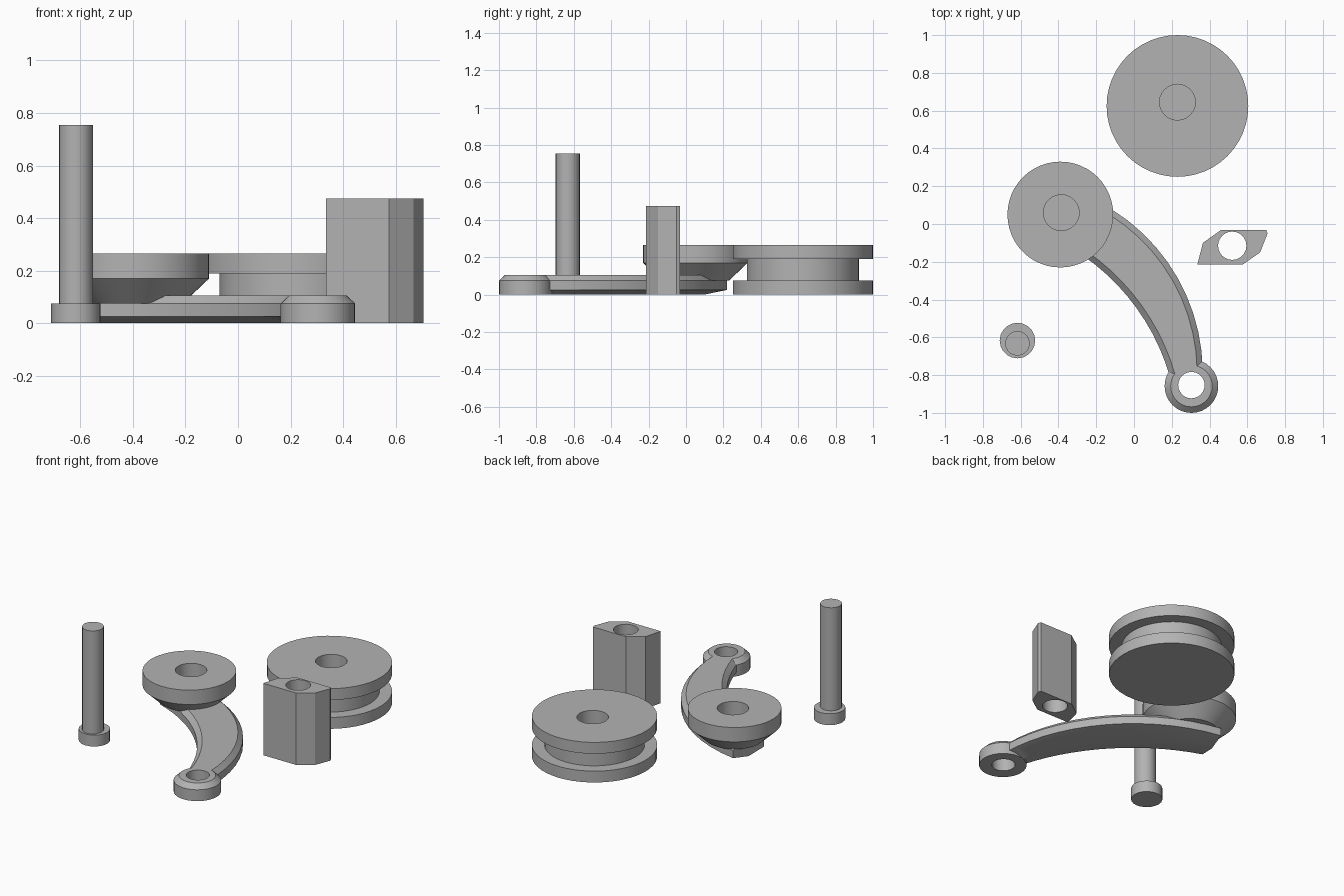
import bpy, bmesh
from math import sin, cos, radians, tau
from mathutils import Vector

if "Cube" in bpy.data.objects:
    bpy.data.objects.remove(bpy.data.objects["Cube"])

GREY = (0.45, 0.45, 0.45, 1)
grey = bpy.data.materials.new("plain_grey")
grey.use_nodes = True
grey.diffuse_color = GREY
grey.node_tree.nodes["Principled BSDF"].inputs["Base Color"].default_value = GREY


def loft(name, rings):
    """Closed solid through rings of matching points, capped at both ends."""
    bm = bmesh.new()
    loops = [[bm.verts.new(p) for p in ring] for ring in rings]
    n = len(loops[0])
    for a, b in zip(loops, loops[1:]):
        for i in range(n):
            j = (i + 1) % n
            bm.faces.new((a[i], a[j], b[j], b[i]))
    bm.faces.new(loops[0])
    bm.faces.new(loops[-1])
    bmesh.ops.recalc_face_normals(bm, faces=bm.faces)
    mesh = bpy.data.meshes.new(name)
    bm.to_mesh(mesh)
    bm.free()
    mesh.materials.append(grey)
    obj = bpy.data.objects.new(name, mesh)
    bpy.context.collection.objects.link(obj)
    return obj


def turned(name, x, y, profile, sides):
    """Round part from (radius, height) pairs."""
    turn = [tau * i / sides for i in range(sides)]
    return loft(name, [[(x + r * cos(a), y + r * sin(a), z) for a in turn]
                       for r, z in profile])


def activate(obj):
    bpy.ops.object.select_all(action='DESELECT')
    obj.select_set(True)
    bpy.context.view_layer.objects.active = obj


def drill(obj, x, y, radius, floor, sides=24):
    """Cut a round vertical hole from above down to the floor height."""
    cutter = turned("hole_cutter", x, y, [(radius, floor), (radius, 1)], sides)
    cutter.hide_render = True
    mod = obj.modifiers.new("hole", 'BOOLEAN')
    mod.operation = 'DIFFERENCE'
    mod.solver = 'EXACT'
    mod.object = cutter
    activate(obj)
    bpy.ops.object.modifier_apply(modifier=mod.name)
    bpy.data.objects.remove(cutter)


# Grooved wheel with a blind hole
wheel = turned("grooved_wheel", 0.23, 0.625,
               [(0.375, 0), (0.375, 0.075), (0.3, 0.075), (0.3, 0.19),
                (0.375, 0.19), (0.375, 0.265)], 48)
drill(wheel, 0.23, 0.645, 0.095, 0.075)

# Knob with a conical underside
knob = turned("knob", -0.39, 0.05, [(0.18, 0.075), (0.28, 0.17), (0.28, 0.265)], 48)
drill(knob, -0.385, 0.06, 0.095, 0.09)

# Curved arm between two arcs: bevelled top, shallow keel below
STEPS, BEVEL = 14, 0.03


def arc_point(cx, cy, radius, start, end, t):
    a = radians(start + (end - start) * t)
    return Vector((cx + radius * cos(a), cy + radius * sin(a), 0))


sections = []
for s in range(STEPS + 1):
    outer = arc_point(-0.656, -0.789, 1.02, 81, 1, s / STEPS)
    inner = arc_point(-0.935, -1.13, 1.17, 71, 16.4, s / STEPS)
    inset = (inner - outer).normalized() * BEVEL
    up = Vector((0, 0, 1))
    sections.append([outer + up * 0.025, outer + up * 0.075,
                     outer + inset + up * 0.105, inner - inset + up * 0.105,
                     inner + up * 0.075, inner + up * 0.025,
                     (outer + inner) / 2])
arm = loft("curved_arm", sections)
drill(arm, -0.385, 0.06, 0.095, 0.085)

# Pivot eye at the end of the arm
eye = turned("arm_eye", 0.304, -0.858, [(0.142, 0), (0.142, 0.075), (0.11, 0.105)], 32)
drill(eye, 0.304, -0.853, 0.07, -1)

# Pin with a round head
head = turned("pin_head", -0.617, -0.617, [(0.094, 0), (0.094, 0.075)], 20)
shaft = turned("pin_shaft", -0.617, -0.632, [(0.065, 0.07), (0.065, 0.755)], 20)

# Tall angular block with a through hole
outline = [(0.335, -0.215), (0.365, -0.1), (0.46, -0.032), (0.7, -0.032),
           (0.707, -0.05), (0.668, -0.15), (0.575, -0.215)]
block = loft("angular_block", [[(x, y, z) for x, y in outline] for z in (0, 0.475)])
drill(block, 0.52, -0.115, 0.075, -1)

for part in (wheel, knob, arm, eye, head, shaft, block):
    activate(part)
    bpy.ops.object.shade_smooth_by_angle(angle=radians(25))
